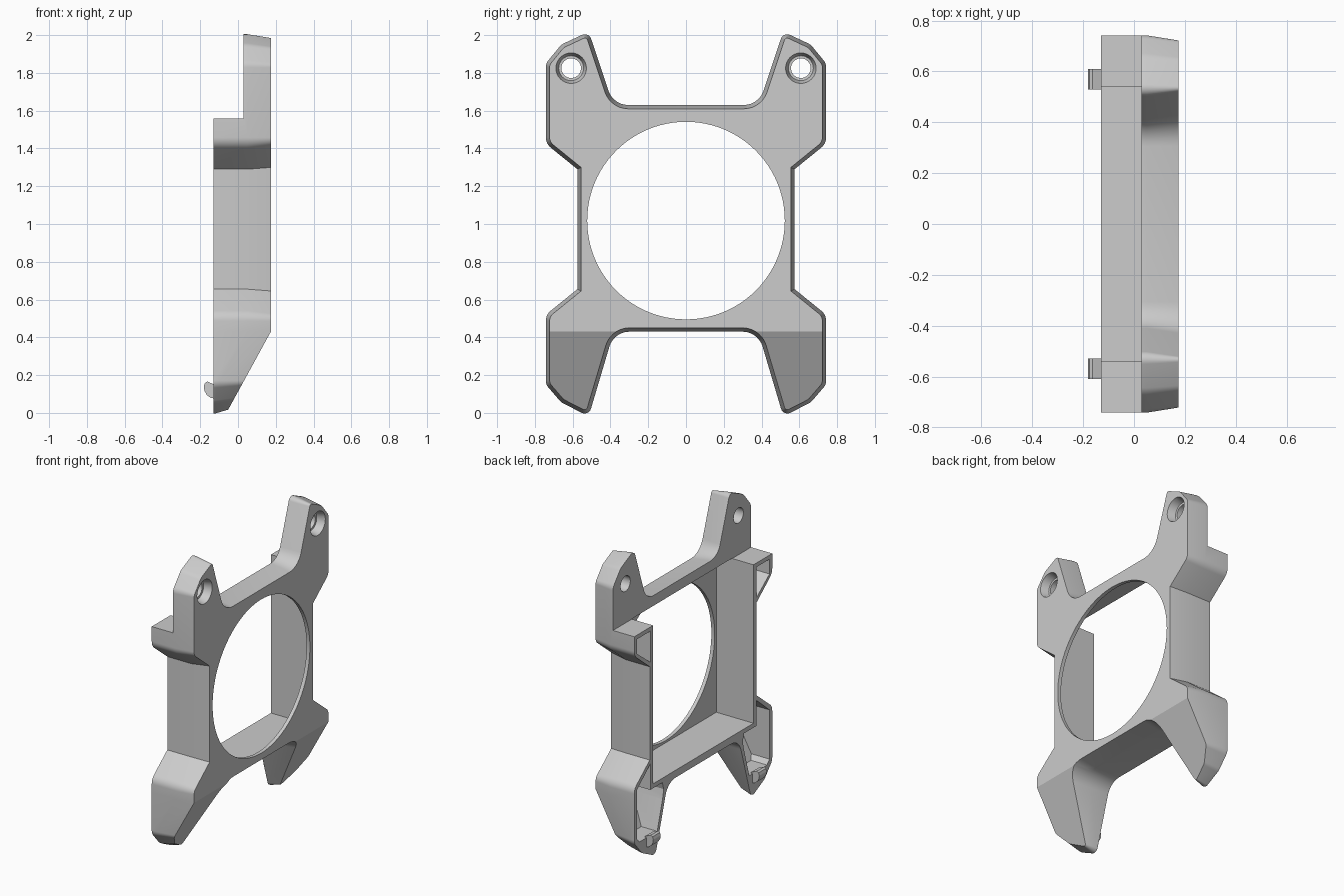
import bpy, bmesh, math
from mathutils import Vector

if "Cube" in bpy.data.objects:
    bpy.data.objects.remove(bpy.data.objects["Cube"])

BEND_Z, SLOPE = 0.432, 0.547      # where the front starts to slope back into the feet
BACK, FRONT = -0.13, 0.175

grey = bpy.data.materials.new("plain_grey")
grey.use_nodes = True
grey.diffuse_color = (0.604, 0.604, 0.604, 1)
grey.node_tree.nodes["Principled BSDF"].inputs["Base Color"].default_value = grey.diffuse_color


def fillet(corners, steps=7):
    """Round each (y, z, radius) corner of a closed outline."""
    out, n = [], len(corners)
    for i, (y, z, r) in enumerate(corners):
        p = Vector((y, z))
        if r == 0:
            out.append(p)
            continue
        a = (Vector(corners[i - 1][:2]) - p).normalized()
        b = (Vector(corners[(i + 1) % n][:2]) - p).normalized()
        half = math.acos(a.dot(b)) / 2
        centre = p + (a + b).normalized() * (r / math.sin(half))
        start = p + a * (r / math.tan(half)) - centre
        end = p + b * (r / math.tan(half)) - centre
        sweep = math.pi - 2 * half
        for k in range(steps + 1):
            t = sweep * k / steps
            out.append(centre + (start * math.sin(sweep - t) + end * math.sin(t)) / math.sin(sweep))
    return out


def inset(loop, d):
    """Move a clockwise outline inward by d with mitred corners."""
    out, n = [], len(loop)
    for i, p in enumerate(loop):
        e, f = (p - loop[i - 1]).normalized(), (loop[(i + 1) % n] - p).normalized()
        ne, nf = Vector((e.y, -e.x)), Vector((f.y, -f.x))
        out.append(p + (ne + nf) * (d / (1 + ne.dot(nf))))
    return out


def circle(y, z, r, n=32):
    return [Vector((y + r * math.cos(math.tau * k / n), z + r * math.sin(math.tau * k / n)))
            for k in range(n)]


def add_object(name, bm):
    bmesh.ops.recalc_face_normals(bm, faces=bm.faces[:])
    mesh = bpy.data.meshes.new(name)
    bm.to_mesh(mesh)
    bm.free()
    mesh.materials.append(grey)
    obj = bpy.data.objects.new(name, mesh)
    bpy.context.collection.objects.link(obj)
    return obj


def loft(name, rings, sloped=False):
    """Skin outlines stacked along x; optionally bend the front back below BEND_Z."""
    bm = bmesh.new()
    rows = [[bm.verts.new((x, p.x, p.y)) for p in loop] for x, loop in rings]
    n = len(rows[0])
    for low, high in zip(rows, rows[1:]):
        for i in range(n):
            j = (i + 1) % n
            bm.faces.new((low[i], low[j], high[j], high[i]))
    caps = [bm.faces.new(rows[0][::-1]), bm.faces.new(rows[-1])]
    bm.normal_update()
    if sloped:
        bmesh.ops.triangulate(bm, faces=caps)
        bm.normal_update()
        bmesh.ops.bisect_plane(bm, geom=bm.verts[:] + bm.edges[:] + bm.faces[:], dist=1e-5,
                               plane_co=(0, 0, BEND_Z), plane_no=(0, 0, 1))
        for v in bm.verts:
            if v.co.x > 0 and v.co.z < BEND_Z:
                v.co.x = max(BACK + 0.01, v.co.x - (BEND_Z - v.co.z) * SLOPE)
    return add_object(name, bm)


def box(name, x0, x1, y, z0, z1):
    loop = [Vector(p) for p in ((-y, z0), (-y, z1), (y, z1), (y, z0))]
    return loft(name, [(x0, loop), (x1, loop)])


def polygon(points, side):
    return [Vector((side * y, z)) for y, z in points]


# Frame body: four-legged outline with a tapered front
half_outline = [(.385, 1.63, .11), (.515, 2.018, .035), (.66, 1.95, .08), (.742, 1.85, .06),
                (.742, 1.425, .07), (.575, 1.29, 0), (.575, .655, 0), (.742, .52, .07),
                (.742, .15, .06), (.66, .055, .08), (.515, -.018, .035), (.382, .43, .11)]
outline = fillet(half_outline + [(-y, z, r) for y, z, r in reversed(half_outline)])
frame = loft("frame", [(BACK, outline), (.05, outline), (FRONT, inset(outline, .02))], True)

# Cutters: open top rear, square bay, round opening
cutters = [box("rear_step", -1, .03, 1, 1.558, 3),
           box("square_bay", -.9, .15, .54, .48, 1.56)]
opening = circle(0, 1.018, .523, 96)
cutters.append(loft("round_opening", [(-.8, opening), (.8, opening)]))

# Cutters: screw holes and hollow pockets in the ears and legs
ear = [(.57, 1.53), (.712, 1.53), (.712, 1.43), (.57, 1.32)]
leg = [(.57, .625), (.712, .505), (.712, .17), (.685, .14), (.495, .14),
       (.437, .34), (.425, .4), (.44, .45), (.57, .45)]
for side in (1, -1):
    cutters.append(loft("screw_hole", [(x, circle(side * .608, 1.825, r)) for x, r in
                                       ((-.5, .052), (.12, .052), (.121, .066), (.19, .085))]))
    ear_loop, leg_loop = polygon(ear, side), polygon(leg, side)
    cutters.append(loft("ear_pocket", [(-.5, ear_loop), (.15, ear_loop)]))
    cutters.append(loft("leg_pocket", [(-.5, leg_loop), (.15, leg_loop)], True))

bpy.context.view_layer.objects.active = frame
for cutter in cutters:
    cutter.hide_render = True
    mod = frame.modifiers.new("cut", 'BOOLEAN')
    mod.operation, mod.solver, mod.object = 'DIFFERENCE', 'EXACT', cutter
    bpy.ops.object.modifier_apply(modifier=mod.name)
    bpy.data.objects.remove(cutter)

# Locating pegs: rounded hooks on the back of the feet
parts = [frame]
for name, side in (("left_peg", 1), ("right_peg", -1)):
    bm = bmesh.new()
    profile = [(-.12, .075), (-.145, .08), (-.165, .095), (-.178, .118), (-.181, .14),
               (-.175, .158), (-.163, .166), (-.148, .16), (-.12, .148)]
    face = bm.faces.new([bm.verts.new((x, side * .57 - .04, z)) for x, z in profile])
    grown = bmesh.ops.extrude_face_region(bm, geom=[face])["geom"]
    bmesh.ops.translate(bm, vec=(0, .08, 0),
                        verts=[g for g in grown if isinstance(g, bmesh.types.BMVert)])
    parts.append(add_object(name, bm))

# Smooth rounded corners, keep edges sharp
bpy.ops.object.select_all(action='DESELECT')
for part in parts:
    part.select_set(True)
bpy.context.view_layer.objects.active = frame
bpy.ops.object.shade_smooth_by_angle(angle=math.radians(25))
